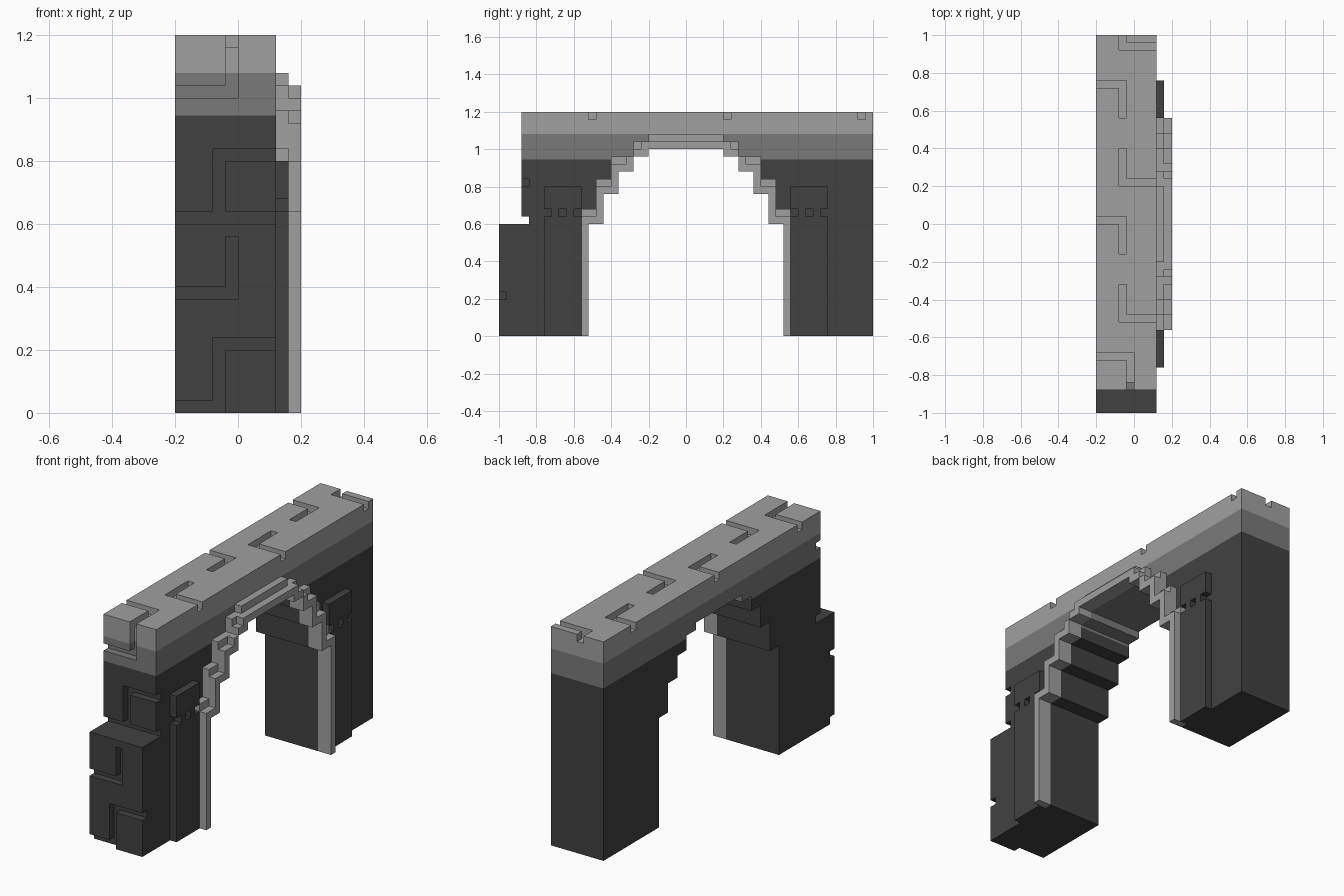
import bpy
import bmesh

cube = bpy.data.objects.get("Cube")
if cube:
    bpy.data.objects.remove(cube, do_unlink=True)


def material(name, value):
    m = bpy.data.materials.new(name)
    m.use_nodes = True
    colour = (value, value, value, 1)
    m.diffuse_color = colour
    m.node_tree.nodes["Principled BSDF"].inputs["Base Color"].default_value = colour
    return m


DARK = material("dark grey stone", 0.053)
MID = material("mid grey stone", 0.195)
LIGHT = material("light grey stone", 0.352)


def make_object(name, bm, mats):
    bmesh.ops.recalc_face_normals(bm, faces=bm.faces)
    mesh = bpy.data.meshes.new(name)
    bm.to_mesh(mesh)
    bm.free()
    for m in mats:
        mesh.materials.append(m)
    ob = bpy.data.objects.new(name, mesh)
    bpy.context.collection.objects.link(ob)
    return ob


def prism(name, outline, x0, x1, mats):
    """Extrude a (y, z) outline from x0 to x1."""
    bm = bmesh.new()
    face = bm.faces.new([bm.verts.new((x0, y, z)) for y, z in outline])
    new = bmesh.ops.extrude_face_region(bm, geom=[face])["geom"]
    bmesh.ops.translate(bm, vec=(x1 - x0, 0, 0),
                        verts=[v for v in new if isinstance(v, bmesh.types.BMVert)])
    return make_object(name, bm, mats)


def box(name, x0, x1, y0, y1, z0, z1, mats):
    return prism(name, [(y0, z0), (y1, z0), (y1, z1), (y0, z1)], x0, x1, mats)


def mirrored(half):
    """Right half of an arch line, from the ground up, completed across y = 0."""
    return half + [(-y, z) for y, z in reversed(half)]


# Stepped arch opening, shared by the wall and the trim
opening = mirrored([(.52, 0), (.52, .6), (.44, .6), (.44, .76), (.36, .76), (.36, .88),
                    (.28, .88), (.28, .96), (.2, .96), (.2, 1.0)])

# Wall with a projecting front base and a recessed joint above it
wall = prism("arch_wall", opening + [(-1, 0), (-1, .6), (-.84, .6), (-.84, .64),
                                     (-.88, .64), (-.88, 1.2), (1, 1.2), (1, 0)],
             -.2, .12, [DARK, MID, LIGHT])

# Stone joints: L-shaped grooves 0.04 deep, cut slightly past the surface
L, R, E = -.21, .13, .01
top_grooves = [  # x0, x1, y0, y1
    (-.08, R, .92, .96), (-.08, -.04, .94, 1 + E),
    (L, -.04, .72, .76), (-.08, -.04, .56, .74),
    (-.08, R, .2, .24), (-.08, -.04, .22, .4),
    (L, -.04, 0, .04), (-.08, -.04, -.16, .02),
    (-.08, R, -.52, -.48), (-.08, -.04, -.5, -.32),
    (L, 0, -.72, -.68), (-.04, 0, -.88 - E, -.7),
]
front_grooves = [  # face y, x0, x1, z0, z1
    (-1, -.08, R, .2, .24), (-1, -.08, -.04, -E, .22), (-1, L, -.06, -E, .04),
    (-1, L, 0, .36, .4), (-1, -.04, 0, .38, .56),
    (-.88, -.08, R, .8, .84), (-.88, -.08, -.04, .62, .82),
    (-.88, L, 0, 1.0, 1.04), (-.88, -.04, 0, 1.02, 1.2 + E),
]
cuts = [(x0, x1, y0, y1, 1.16, 1.2 + E) for x0, x1, y0, y1 in top_grooves]
cuts += [(x0, x1, y - E, y + .04, z0, z1) for y, x0, x1, z0, z1 in front_grooves]

bpy.context.view_layer.objects.active = wall
for c in cuts:
    cutter = box("groove_cutter", *c, [DARK])
    cutter.hide_render = True
    mod = wall.modifiers.new("groove", 'BOOLEAN')
    mod.operation = 'DIFFERENCE'
    mod.solver = 'EXACT'
    mod.object = cutter
    bpy.ops.object.modifier_apply(modifier=mod.name)
    bpy.data.objects.remove(cutter, do_unlink=True)

# Colour bands by height
bm = bmesh.new()
bm.from_mesh(wall.data)
for z in (.945, 1.08):
    bmesh.ops.bisect_plane(bm, geom=bm.verts[:] + bm.edges[:] + bm.faces[:],
                           plane_co=(0, 0, z), plane_no=(0, 0, 1))
for f in bm.faces:
    z = f.calc_center_bounds().z
    f.material_index = 0 if z < .945 else 1 if z < 1.08 else 2
bm.to_mesh(wall.data)
bm.free()

# Light stepped trim in two layers, the outer one slimmer
back_line = mirrored([(.56, 0), (.56, .68), (.48, .68), (.48, .84), (.4, .84), (.4, .96),
                      (.28, .96 + .001), (.28, 1.04), (.2, 1.04), (.2, 1.08)])
front_line = mirrored([(.56, 0), (.56, .64), (.48, .64), (.48, .8), (.4, .8), (.4, .92),
                       (.32, .92), (.32, .96), (.28, .961), (.28, 1.0), (.24, 1.0), (.24, 1.04)])
for name, line, x0 in (("arch_trim_inner", back_line, .12), ("arch_trim_outer", front_line, .16)):
    prism(name, opening + line[::-1], x0, x0 + .04, [LIGHT])

# Dark pilasters with toothed capitals beside the opening
for side, s in (("front", -1), ("back", 1)):
    def block(name, a, b, z0, z1):
        y0, y1 = sorted((s * a, s * b))
        box(f"{side}_{name}", .12, .16, y0, y1, z0, z1, [DARK])
    block("pilaster", .56, .76, 0, .64)
    block("capital", .56, .76, .68, .8)
    for i, a in enumerate((.6, .68)):
        block(f"capital_tooth_{i + 1}", a, a + .04, .64, .68)
